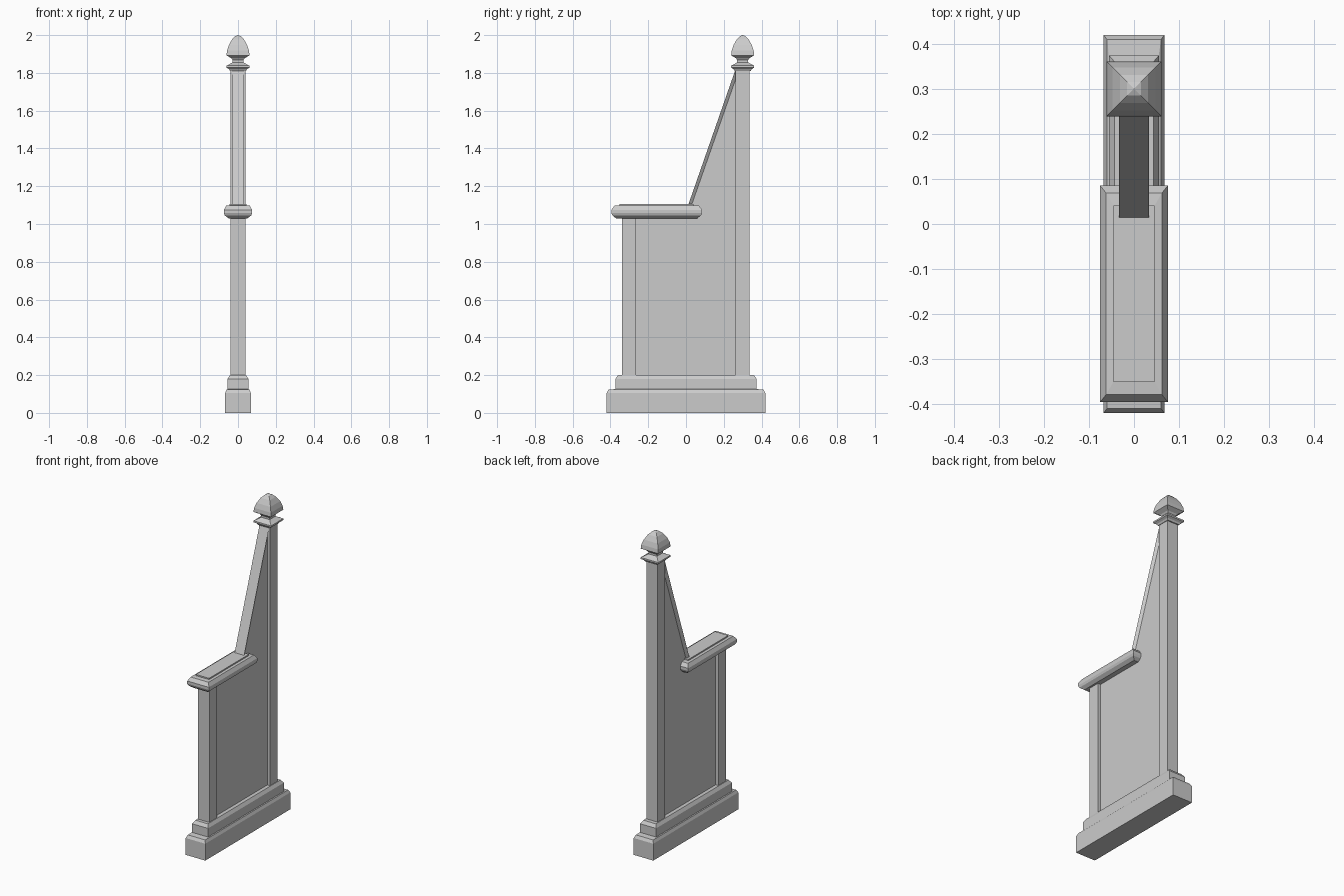
import bpy, bmesh

if "Cube" in bpy.data.objects:
    bpy.data.objects.remove(bpy.data.objects["Cube"])


def finish(name, bm):
    bmesh.ops.remove_doubles(bm, verts=bm.verts, dist=1e-5)
    bmesh.ops.recalc_face_normals(bm, faces=bm.faces)
    me = bpy.data.meshes.new(name)
    bm.to_mesh(me)
    bm.free()
    ob = bpy.data.objects.new(name, me)
    bpy.context.collection.objects.link(ob)
    return ob


def loft(name, levels, cy=0.0):
    """Stack of rectangles (half x, half y, z) centred on y = cy."""
    bm = bmesh.new()
    rings = [[bm.verts.new((sx * hx, cy + sy * hy, z))
              for sx, sy in ((-1, -1), (1, -1), (1, 1), (-1, 1))]
             for hx, hy, z in levels]
    for a, b in zip(rings, rings[1:]):
        for i in range(4):
            j = (i + 1) % 4
            bm.faces.new((a[i], a[j], b[j], b[i]))
    bm.faces.new(rings[0][::-1])
    bm.faces.new(rings[-1])
    return finish(name, bm)


def side_prism(name, outline, half_widths):
    """Side outline (y, z) with a half width in x for each point."""
    bm = bmesh.new()
    left, right = ([bm.verts.new((s * w, y, z))
                    for (y, z), w in zip(outline, half_widths)] for s in (-1, 1))
    bm.faces.new(left[::-1])
    bm.faces.new(right)
    n = len(outline)
    for i in range(n):
        j = (i + 1) % n
        bm.faces.new((left[i], left[j], right[j], right[i]))
    return finish(name, bm)


# Stepped plinth with sloped shoulders
loft("plinth", [(0.068, 0.42, 0), (0.068, 0.42, 0.105), (0.06, 0.41, 0.123),
                (0.055, 0.374, 0.126), (0.055, 0.374, 0.18), (0.043, 0.36, 0.2)])

# Square posts
loft("front_post", [(0.039, 0.037, 0.19), (0.039, 0.037, 1.04)], -0.302)
loft("back_post", [(0.039, 0.037, 0.19), (0.039, 0.037, 1.82)], 0.298)

# Recessed panel between the posts, sloped above the armrest
side_prism("panel", [(-0.28, 0.19), (0.28, 0.19), (0.28, 1.80), (0.262, 1.80),
                     (0.018, 1.10), (0.018, 1.05), (-0.28, 1.05)], [0.02] * 7)

# Sloped rail, wide at the front and tapering into the panel
side_prism("sloped_rail", [(0.008, 1.09), (0.262, 1.818), (0.266, 1.775), (0.026, 1.09)],
           [0.033, 0.033, 0.02, 0.02])

# Moulded armrest
loft("armrest", [(0.05, 0.215, 1.03), (0.07, 0.234, 1.045), (0.075, 0.24, 1.058),
                 (0.075, 0.24, 1.075), (0.062, 0.224, 1.097), (0.046, 0.196, 1.099),
                 (0.046, 0.196, 1.107)], -0.155)

# Four-sided finial: collar, neck and domed point
loft("finial", [(h, h, z) for h, z in (
    (0.042, 1.81), (0.048, 1.82), (0.061, 1.828), (0.061, 1.838), (0.042, 1.848),
    (0.029, 1.856), (0.029, 1.868), (0.036, 1.878), (0.061, 1.893), (0.058, 1.918),
    (0.048, 1.948), (0.031, 1.978), (0.015, 1.994), (0.0005, 2.0))], 0.3)
